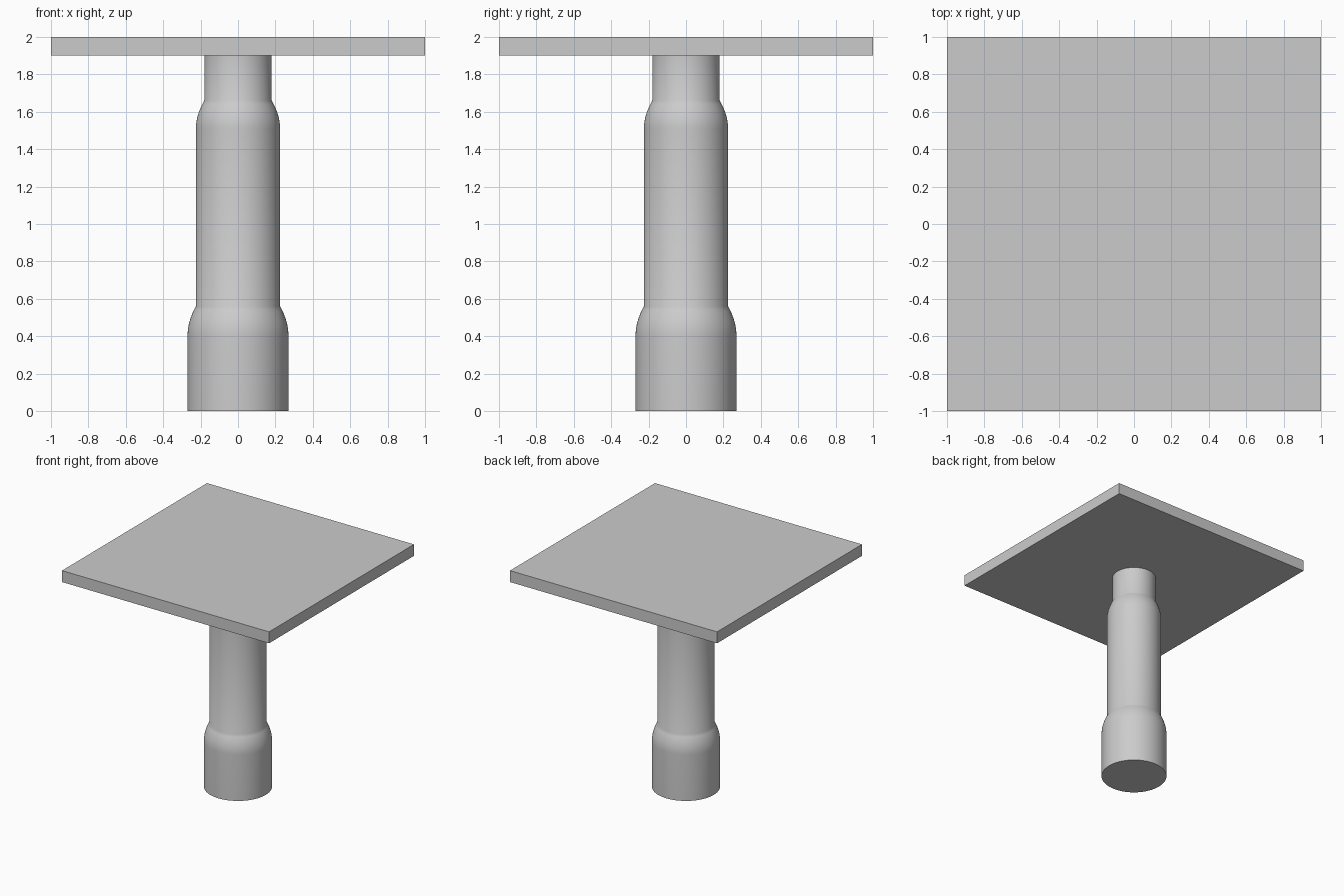
import bpy, bmesh, math

if "Cube" in bpy.data.objects:
    bpy.data.objects.remove(bpy.data.objects["Cube"])

SEGMENTS = 64


def make_object(name, bm):
    bmesh.ops.recalc_face_normals(bm, faces=bm.faces)
    mesh = bpy.data.meshes.new(name)
    bm.to_mesh(mesh)
    bm.free()
    obj = bpy.data.objects.new(name, mesh)
    bpy.context.collection.objects.link(obj)
    return obj


def shoulder(r_low, r_high, z_low, z_high, steps=8):
    # rounded step: vertical at the bottom, curving inwards to the top
    return [(r_low - (r_low - r_high) * (i / steps) ** 2,
             z_low + (z_high - z_low) * i / steps) for i in range(steps + 1)]


# stepped round column
profile = [(0.27, 0.0)]
profile += shoulder(0.27, 0.225, 0.40, 0.56)
profile += shoulder(0.225, 0.18, 1.51, 1.66)
profile += [(0.18, 1.90)]
bm = bmesh.new()
rings = [[bm.verts.new((r * math.cos(2 * math.pi * k / SEGMENTS),
                        r * math.sin(2 * math.pi * k / SEGMENTS), z))
          for k in range(SEGMENTS)] for r, z in profile]
for a, b in zip(rings, rings[1:]):
    for k in range(SEGMENTS):
        n = (k + 1) % SEGMENTS
        bm.faces.new((a[k], a[n], b[n], b[k]))
bm.faces.new(rings[0])
bm.faces.new(rings[-1])
column = make_object("column", bm)
bpy.context.view_layer.objects.active = column
column.select_set(True)
bpy.ops.object.shade_smooth_by_angle(angle=math.radians(30))

# square top slab
bm = bmesh.new()
bmesh.ops.create_cube(bm, size=1)
bmesh.ops.scale(bm, vec=(2, 2, 0.10), verts=bm.verts)
bmesh.ops.translate(bm, vec=(0, 0, 1.95), verts=bm.verts)
make_object("top_slab", bm)
